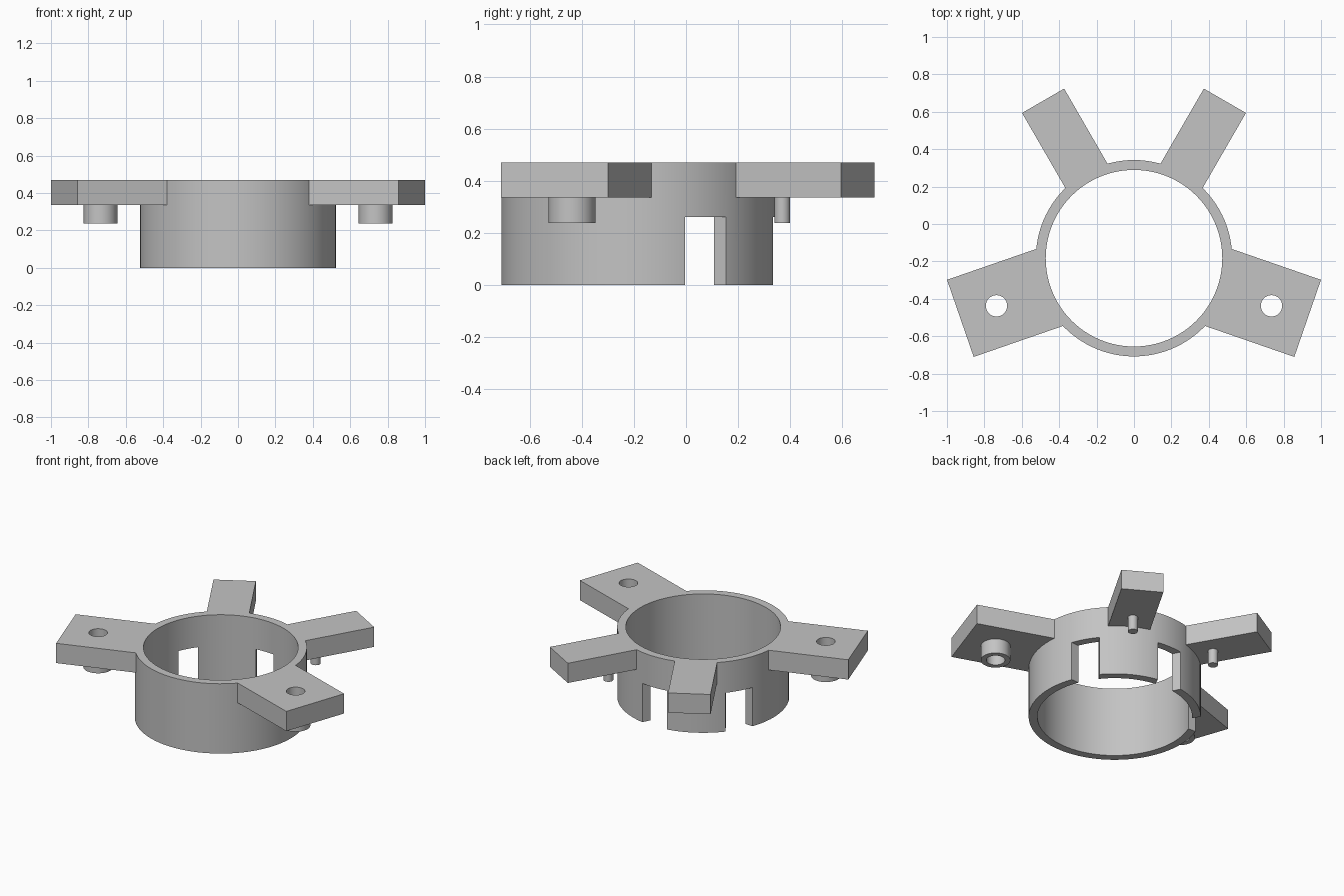
import bpy, bmesh
from math import radians, cos, sin
from mathutils import Matrix, Vector

cube = bpy.data.objects.get("Cube")
if cube:
    bpy.data.objects.remove(cube, do_unlink=True)

CENTRE = Vector((0, -0.183, 0))
TOP, ARM_BASE, PEG_BASE, SLOT_TOP = 0.47, 0.337, 0.238, 0.261

grey = bpy.data.materials.new("plain_grey")
grey.use_nodes = True
grey.diffuse_color = (0.55, 0.55, 0.55, 1)
grey.node_tree.nodes["Principled BSDF"].inputs["Base Color"].default_value = (0.55, 0.55, 0.55, 1)


def prism(name, outline, z0, z1, angle=0):
    """Extrude an outline, turned about the ring's axis."""
    bm = bmesh.new()
    face = bm.faces.new([bm.verts.new((x, y, z0)) for x, y in outline])
    side = bmesh.ops.extrude_face_region(bm, geom=[face])["geom"]
    bmesh.ops.translate(bm, vec=(0, 0, z1 - z0),
                        verts=[v for v in side if isinstance(v, bmesh.types.BMVert)])
    bmesh.ops.recalc_face_normals(bm, faces=bm.faces)
    bm.transform(Matrix.Translation(CENTRE) @ Matrix.Rotation(radians(angle), 4, "Z"))
    mesh = bpy.data.meshes.new(name)
    bm.to_mesh(mesh)
    bm.free()
    mesh.materials.append(grey)
    obj = bpy.data.objects.new(name, mesh)
    bpy.context.collection.objects.link(obj)
    return obj


def circle(radius, sides, offset=0):
    step = radians(360 / sides)
    return [(offset + radius * cos(i * step), radius * sin(i * step)) for i in range(sides)]


def bar(start, end, half0, half1):
    return [(start, -half0), (end, -half1), (end, half1), (start, half0)]


body = prism("mounting_ring", circle(0.525, 96), 0, TOP)
added, cutters = [], []

# wide front arms with hollow bosses
for angle in (-19.1, 199.1):
    added.append(prism("front_arm", bar(0.3, 0.9825, 0.218, 0.218), ARM_BASE, TOP, angle))
    added.append(prism("front_boss", circle(0.09, 40, 0.778), PEG_BASE, 0.4, angle))
    cutters.append(prism("boss_hole", circle(0.057, 40, 0.778), 0.1, 0.6, angle))

# narrow back arms with solid pins
for angle in (60, 120):
    added.append(prism("back_arm", bar(0.3, 0.972, 0.13, 0.13), ARM_BASE, TOP, angle))
    added.append(prism("back_pin", circle(0.03, 24, 0.638), PEG_BASE, 0.4, angle))

# bore and tapered slots in the skirt
cutters.append(prism("bore", circle(0.472, 96), -0.1, 0.6))
for angle in (30, 90, 150):
    cutters.append(prism("slot", bar(0.42, 0.56, 0.0425, 0.1125), -0.1, SLOT_TOP, angle))

bpy.ops.object.select_all(action="DESELECT")
body.select_set(True)
bpy.context.view_layer.objects.active = body
for tool in added + cutters:
    tool.hide_render = True
    mod = body.modifiers.new(tool.name, "BOOLEAN")
    mod.operation = "UNION" if tool in added else "DIFFERENCE"
    mod.solver = "EXACT"
    mod.object = tool
    bpy.ops.object.modifier_apply(modifier=mod.name)
for tool in added + cutters:
    bpy.data.objects.remove(tool, do_unlink=True)

bpy.ops.object.shade_smooth_by_angle(angle=radians(30))
